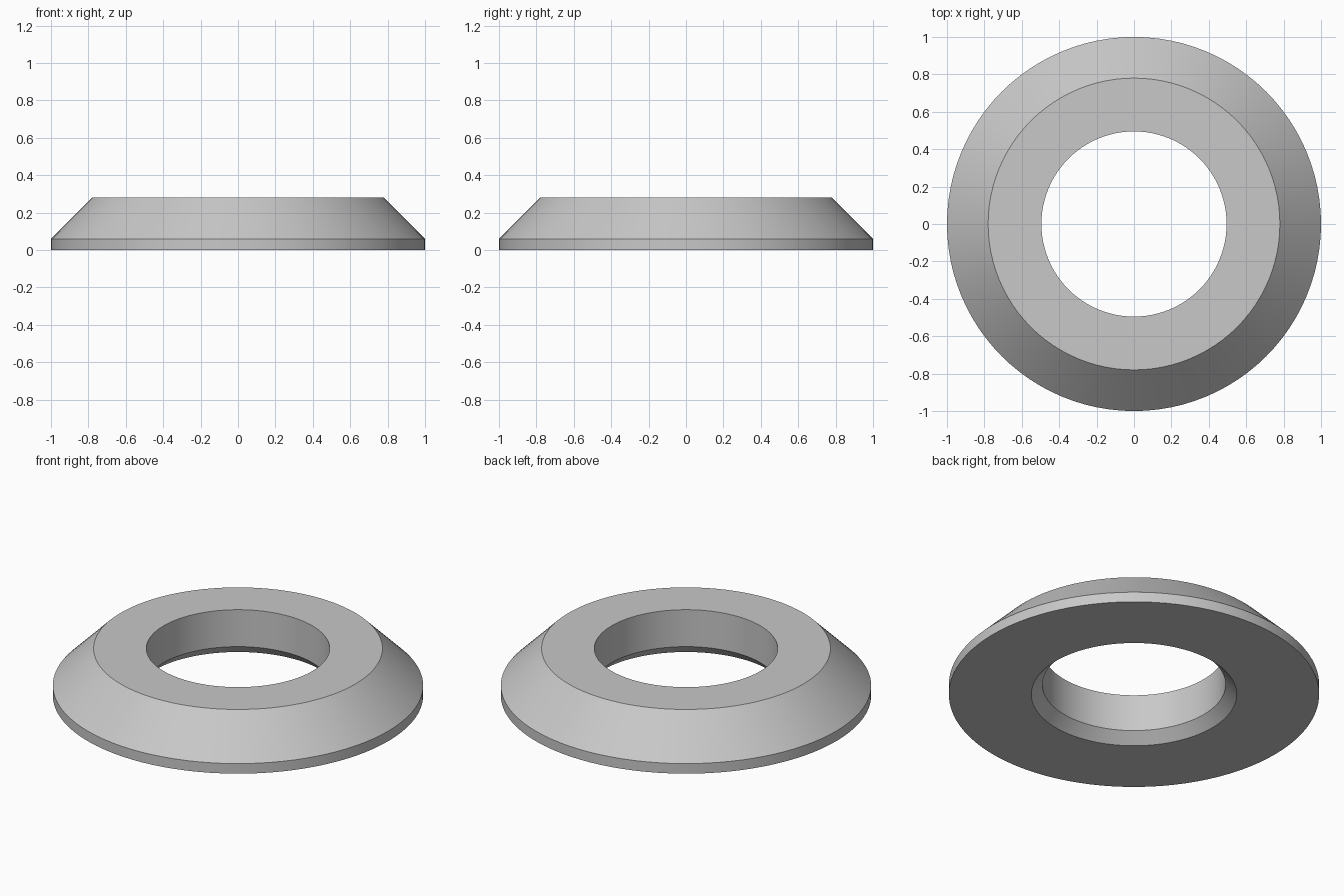
import bpy
import bmesh
import math

SEGMENTS = 96

# Remove the default cube
cube = bpy.data.objects.get("Cube")
if cube:
    bpy.data.objects.remove(cube, do_unlink=True)

# Plain grey metal
grey = bpy.data.materials.new("light_grey")
grey.use_nodes = True
colour = (0.58, 0.58, 0.58, 1)
grey.diffuse_color = colour
grey.node_tree.nodes["Principled BSDF"].inputs["Base Color"].default_value = colour

# Ring cross-section as (radius, height): chamfered bore, thin rim, sloped shoulder
profile = [
    (0.555, 0), (1, 0), (1, 0.06),
    (0.78, 0.28), (0.495, 0.28), (0.495, 0.06),
]

# Revolve the closed section around the z axis
bm = bmesh.new()
rings = []
for i in range(SEGMENTS):
    a = 2 * math.pi * i / SEGMENTS
    rings.append([bm.verts.new((r * math.cos(a), r * math.sin(a), z)) for r, z in profile])
for i, ring in enumerate(rings):
    following = rings[(i + 1) % SEGMENTS]
    for j in range(len(profile)):
        k = (j + 1) % len(profile)
        bm.faces.new((ring[j], following[j], following[k], ring[k]))
bmesh.ops.recalc_face_normals(bm, faces=bm.faces)

mesh = bpy.data.meshes.new("chamfered_ring")
bm.to_mesh(mesh)
bm.free()
mesh.materials.append(grey)
washer = bpy.data.objects.new("chamfered_ring", mesh)
bpy.context.collection.objects.link(washer)

# Smooth around the ring, crisp at the profile corners
bpy.ops.object.select_all(action="DESELECT")
washer.select_set(True)
bpy.context.view_layer.objects.active = washer
bpy.ops.object.shade_smooth_by_angle(angle=math.radians(30))
